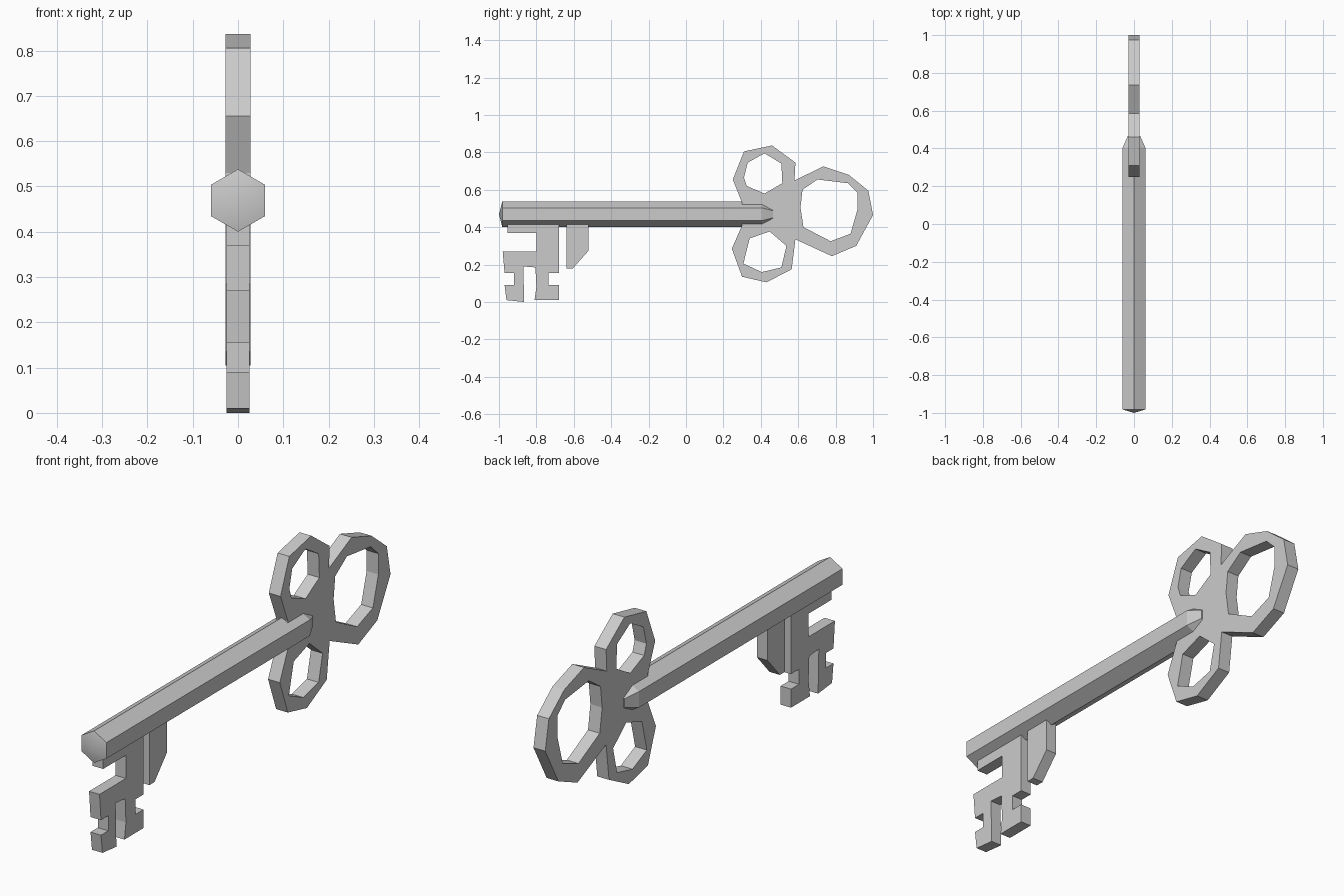
import bpy
import bmesh
import math
from mathutils import Vector

default_cube = bpy.data.objects.get("Cube")
if default_cube:
    bpy.data.objects.remove(default_cube, do_unlink=True)

GREY = (0.6, 0.6, 0.6, 1.0)
metal = bpy.data.materials.new("grey_metal")
metal.use_nodes = True
metal.diffuse_color = GREY
for node in metal.node_tree.nodes:
    if node.type == "BSDF_PRINCIPLED":
        node.inputs["Base Color"].default_value = GREY


def finish(name, bm):
    """Turn a bmesh into a named, coloured object."""
    bmesh.ops.recalc_face_normals(bm, faces=bm.faces)
    mesh = bpy.data.meshes.new(name)
    bm.to_mesh(mesh)
    bm.free()
    mesh.materials.append(metal)
    obj = bpy.data.objects.new(name, mesh)
    bpy.context.collection.objects.link(obj)
    return obj


def plate(name, half_width, outline, *holes):
    """Flat plate from side outlines (y, z), given thickness along x."""
    bm = bmesh.new()
    edges = []
    for loop in (outline, *holes):
        verts = [bm.verts.new((-half_width, y, z)) for y, z in loop]
        for i, vert in enumerate(verts):
            edges.append(bm.edges.new((verts[i - 1], vert)))
    bmesh.ops.triangle_fill(bm, edges=edges, use_beauty=True, normal=Vector((-1, 0, 0)))
    grown = bmesh.ops.extrude_face_region(bm, geom=list(bm.faces), use_keep_orig=True)
    moved = [item for item in grown["geom"] if isinstance(item, bmesh.types.BMVert)]
    bmesh.ops.translate(bm, verts=moved, vec=(2 * half_width, 0, 0))
    return finish(name, bm)


# Hexagonal shaft: shallow domed front tip, straight bar, tapered rear end
AXIS_HEIGHT = 0.469
bm = bmesh.new()
rings = []
for y, radius in ((-0.982, 0.069), (0.405, 0.069), (0.465, 0.038)):
    angles = [math.radians(30 + 60 * i) for i in range(6)]
    rings.append([bm.verts.new((radius * math.cos(a), y, AXIS_HEIGHT + radius * math.sin(a)))
                  for a in angles])
tip = bm.verts.new((0, -1, AXIS_HEIGHT))
for i in range(6):
    bm.faces.new((tip, rings[0][i - 1], rings[0][i]))
    for near, far in zip(rings, rings[1:]):
        bm.faces.new((near[i - 1], near[i], far[i], far[i - 1]))
bm.faces.new(rings[-1])
shaft = finish("shaft", bm)
bpy.ops.object.select_all(action="DESELECT")
shaft.select_set(True)
bpy.context.view_layer.objects.active = shaft
bpy.ops.object.shade_smooth_by_angle(angle=math.radians(20))

# Three-lobed handle with an opening in each lobe
handle_outline = [
    (.3, .53), (.25, .655), (.31, .805), (.46, .837), (.585, .745), (.58, .65),
    (.735, .725), (.87, .68), (.975, .595), (1, .465), (.91, .3), (.78, .245),
    (.585, .335), (.565, .175), (.43, .105), (.3, .135), (.245, .285), (.3, .41)]
upper_opening = [(.31, .665), (.33, .745), (.42, .795), (.51, .74),
                 (.515, .635), (.42, .58), (.325, .62)]
lower_opening = [(.447, .377), (.537, .3), (.51, .185), (.405, .16), (.307, .205), (.34, .34)]
rear_opening = [(.623, .6), (.703, .655), (.865, .635), (.917, .585), (.917, .495),
                (.88, .365), (.773, .325), (.628, .4), (.612, .505)]
plate("handle", 0.028, handle_outline, upper_opening, lower_opening, rear_opening)

# Notched bit hanging under the front of the shaft
plate("front_bit", 0.025, [
    (-.955, .45), (-.955, .37), (-.8, .37), (-.8, .27), (-.98, .27), (-.97, .155),
    (-.92, .155), (-.92, .09), (-.97, .09), (-.96, .01), (-.865, 0), (-.87, .19),
    (-.805, .185), (-.8, .08), (-.81, .01), (-.68, .01), (-.68, .09), (-.735, .09),
    (-.735, .155), (-.68, .155), (-.68, .45)])

# Single slanted tooth behind the bit
plate("rear_tooth", 0.025, [(-.64, .45), (-.52, .45), (-.52, .275), (-.605, .18), (-.64, .18)])
